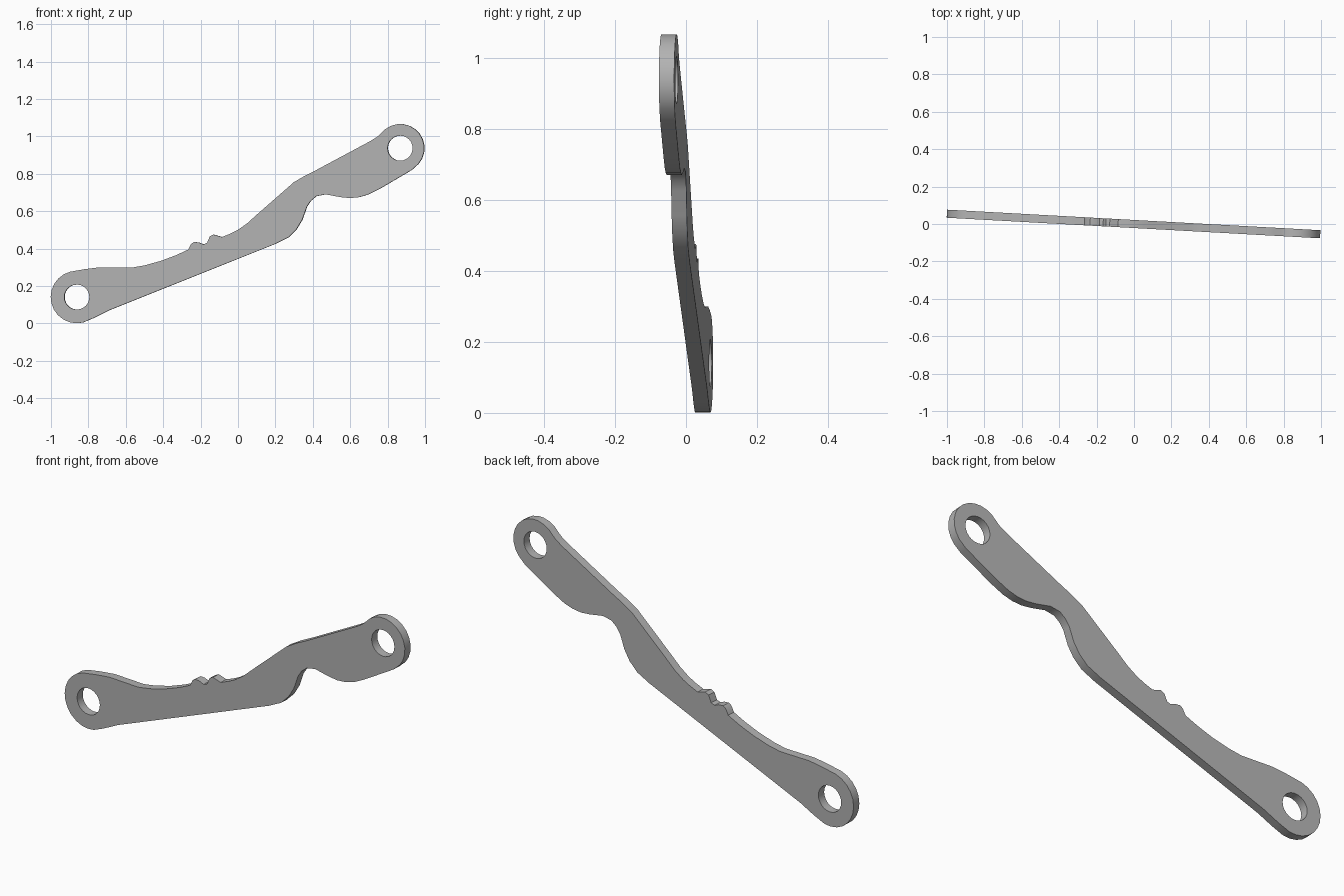
import bpy, bmesh
from math import sin, cos, radians

cube = bpy.data.objects.get("Cube")
if cube:
    bpy.data.objects.remove(cube, do_unlink=True)

THICKNESS = 0.043
LOW_EYE = (-0.862, 0.141)
HIGH_EYE = (0.869, 0.937)


def arc(center, radius, start, end, steps):
    """Points along a circular arc, angles in degrees."""
    angles = [radians(start + (end - start) * i / steps) for i in range(steps + 1)]
    return [(center[0] + radius * cos(a), center[1] + radius * sin(a)) for a in angles]


def hundredths(points):
    return [(x / 100, z / 100) for x, z in points]


def add_loop(curve, points):
    """Add one closed straight-sided outline to a flat curve."""
    spline = curve.splines.new('POLY')
    spline.points.add(len(points) - 1)
    for target, (x, z) in zip(spline.points, points):
        target.co = (x, z, 0, 1)
    spline.use_cyclic_u = True


# Upper edge, running from the low eye to the high eye, with two small bumps
upper_edge = hundredths([
    (-82, 29), (-74, 30), (-57, 29.8), (-50, 31), (-41, 33.5), (-33, 36.5),
    (-26.5, 39.5), (-25, 42.5), (-23.5, 43.5), (-21, 43.3), (-18.5, 42.3),
    (-16.5, 43), (-15, 46.5), (-13, 47.5), (-8.5, 46.2), (-4, 48), (0, 50),
    (5, 53.5), (10, 58), (30, 75.5), (36, 79), (42, 82), (71, 97.5), (75, 100)])

# Lower edge, running back through the hooked notch
lower_edge = hundredths([
    (93, 82), (76, 72), (70, 69), (65, 67.5), (60, 67), (55, 67.5), (47, 69),
    (42, 68), (39, 65.5), (37, 62.5), (34.5, 55.5), (31.5, 50.5), (27, 46),
    (20, 42.5), (-69, 7), (-77, 3)])

outline = (upper_edge + arc(HIGH_EYE, 0.129, 128, -55, 12)
           + lower_edge + arc(LOW_EYE, 0.14, 283, 105, 12))

# Flat plate with a round hole in each eye
curve = bpy.data.curves.new("link_arm", 'CURVE')
curve.dimensions = '2D'
curve.fill_mode = 'BOTH'
curve.extrude = THICKNESS / 2
add_loop(curve, outline)
for eye in (LOW_EYE, HIGH_EYE):
    add_loop(curve, arc(eye, 0.067, 0, 345, 23))

arm = bpy.data.objects.new("link_arm", curve)
bpy.context.collection.objects.link(arm)
bpy.ops.object.select_all(action='DESELECT')
bpy.context.view_layer.objects.active = arm
arm.select_set(True)
bpy.ops.object.convert(target='MESH')
arm = bpy.context.object

# Join the walls to the faces
bm = bmesh.new()
bm.from_mesh(arm.data)
bmesh.ops.remove_doubles(bm, verts=bm.verts, dist=0.0005)
bmesh.ops.recalc_face_normals(bm, faces=bm.faces)
bm.to_mesh(arm.data)
bm.free()

# Stand upright, turned slightly about the vertical
arm.rotation_euler = (radians(90), 0, radians(-3.15))
bpy.ops.object.transform_apply(location=False, rotation=True, scale=False)
bpy.ops.object.shade_smooth_by_angle(angle=radians(30))

# Plain grey finish
grey = bpy.data.materials.new("plain_grey")
grey.use_nodes = True
colour = (0.45, 0.45, 0.45, 1)
grey.diffuse_color = colour
grey.node_tree.nodes["Principled BSDF"].inputs["Base Color"].default_value = colour
arm.data.materials.clear()
arm.data.materials.append(grey)
